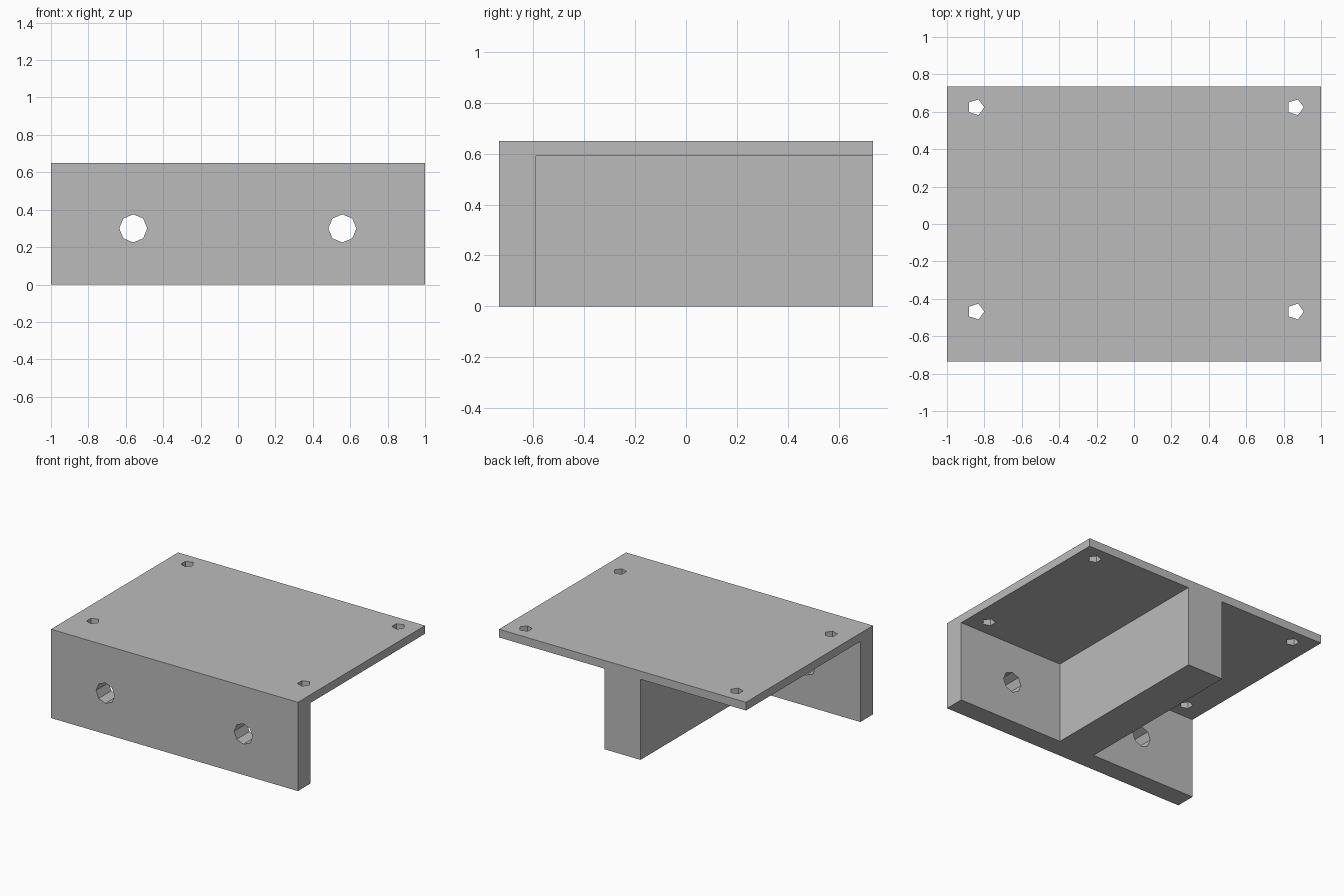
import bpy
import math

if "Cube" in bpy.data.objects:
    bpy.data.objects.remove(bpy.data.objects["Cube"], do_unlink=True)

DEPTH = 0.735      # half depth
HEIGHT = 0.65
PLATE = 0.06       # top plate thickness
WALL = 0.146       # front wall thickness

grey = bpy.data.materials.new("plain grey")
grey.use_nodes = True
grey.diffuse_color = (0.5, 0.5, 0.5, 1)
grey.node_tree.nodes["Principled BSDF"].inputs["Base Color"].default_value = (0.5, 0.5, 0.5, 1)


def box(name, low, high):
    bpy.ops.mesh.primitive_cube_add(size=1, location=[(a + b) / 2 for a, b in zip(low, high)])
    ob = bpy.context.object
    ob.name = name
    ob.scale = [b - a for a, b in zip(low, high)]
    bpy.ops.object.transform_apply(location=True, rotation=True, scale=True)
    ob.data.materials.append(grey)
    return ob


def drill(name, sides, radius, location, rotation=(0, 0, 0)):
    # Zero angle puts the first corner on the y axis of the cylinder
    bpy.ops.mesh.primitive_cylinder_add(vertices=sides, radius=radius, depth=0.3,
                                        location=location, rotation=rotation)
    ob = bpy.context.object
    ob.name = name
    ob.hide_render = True
    ob.data.materials.append(grey)
    return ob


def combine(target, tool, operation):
    mod = target.modifiers.new(operation.lower(), "BOOLEAN")
    mod.operation = operation
    mod.solver = "EXACT"
    mod.object = tool
    bpy.context.view_layer.objects.active = target
    bpy.ops.object.modifier_apply(modifier=mod.name)
    bpy.data.objects.remove(tool, do_unlink=True)


# Top plate, front wall and central rib joined into one solid
bracket = box("bracket", (-1, -DEPTH, HEIGHT - PLATE), (1, DEPTH, HEIGHT))
wall = box("front_wall", (-1, -DEPTH, 0), (1, -DEPTH + WALL, HEIGHT))
rib = box("central_rib", (-WALL, -DEPTH + WALL / 2, 0), (WALL, DEPTH, HEIGHT - PLATE / 2))
combine(bracket, wall, "UNION")
combine(bracket, rib, "UNION")

# Five-sided screw holes near the plate corners
for x in (-0.845, 0.863):
    for y in (-0.468, 0.624):
        combine(bracket, drill("screw_hole", 5, 0.0445, (x, y, HEIGHT), (0, 0, -math.pi / 2)),
                "DIFFERENCE")

# Eight-sided bolt holes through the front wall
for x in (-0.56, 0.558):
    combine(bracket, drill("bolt_hole", 8, 0.075, (x, -DEPTH + WALL / 2, 0.3), (math.pi / 2, 0, 0)),
            "DIFFERENCE")
